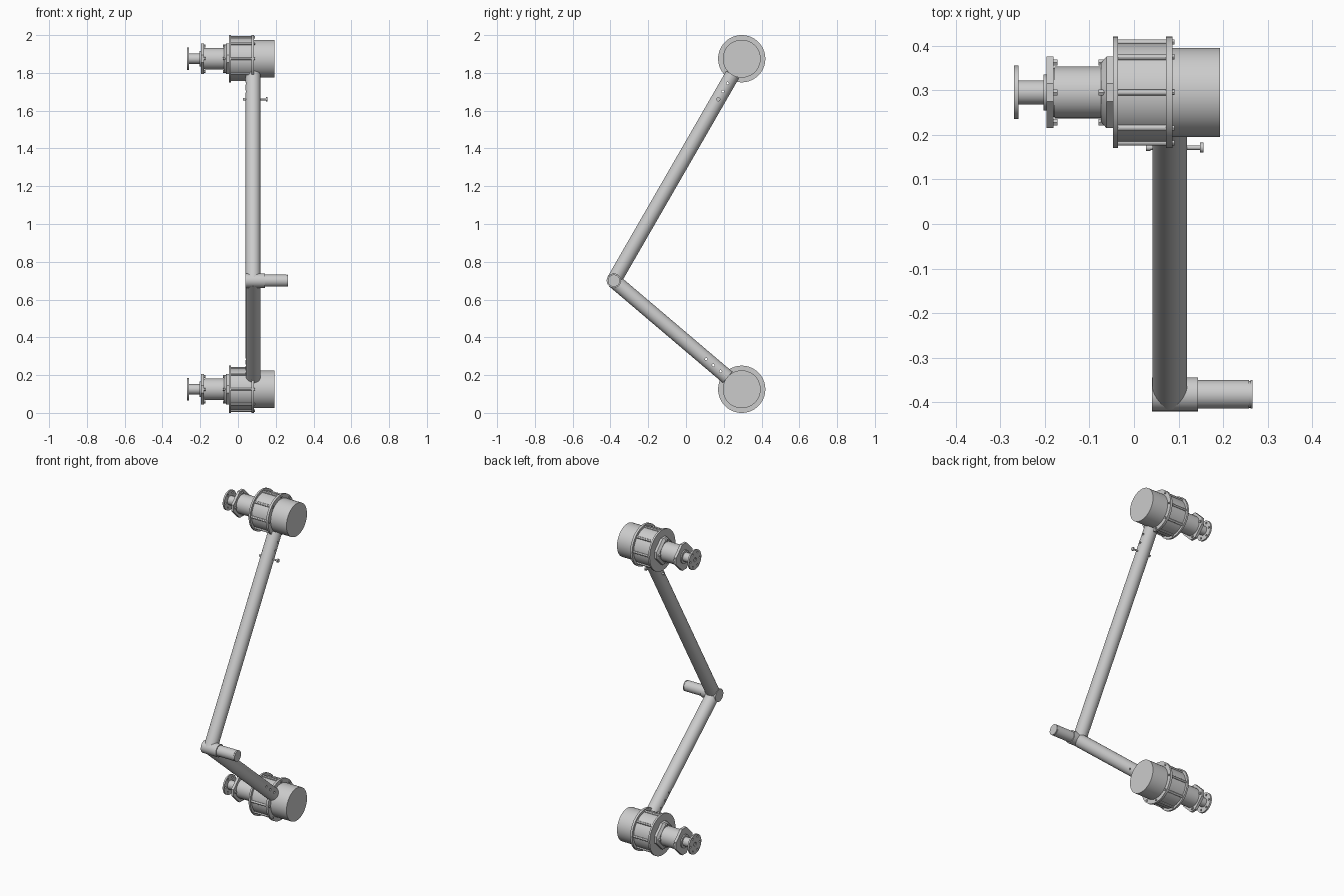
import bpy, bmesh
from math import sin, cos, pi, radians
from mathutils import Vector, Matrix

if "Cube" in bpy.data.objects:
    bpy.data.objects.remove(bpy.data.objects["Cube"])

TOP = Vector((0, 0.295, 1.875))
BOTTOM = Vector((0, 0.295, 0.125))
ELBOW = Vector((0.08, -0.382, 0.70))


def finish(name, bm):
    bmesh.ops.recalc_face_normals(bm, faces=bm.faces[:])
    me = bpy.data.meshes.new(name)
    bm.to_mesh(me)
    bm.free()
    ob = bpy.data.objects.new(name, me)
    bpy.context.collection.objects.link(ob)
    return ob


def add_rod(bm, a, b, r, n=32):
    a, b = Vector(a), Vector(b)
    d = b - a
    m = Matrix.Translation((a + b) / 2) @ d.to_track_quat('Z', 'Y').to_matrix().to_4x4()
    bmesh.ops.create_cone(bm, cap_ends=True, segments=n, radius1=r, radius2=r,
                          depth=d.length, matrix=m)


def rods(name, items, n=32):
    bm = bmesh.new()
    for a, b, r in items:
        add_rod(bm, a, b, r, n)
    return finish(name, bm)


def lathe(name, profile, c, n=64):
    """Closed turned part around the x axis through c, from (x, radius) points."""
    bm = bmesh.new()
    rings = [[bm.verts.new((x, c.y + r * cos(2 * pi * i / n), c.z + r * sin(2 * pi * i / n)))
              for i in range(n)] for x, r in profile]
    for p, q in zip(rings, rings[1:]):
        for i in range(n):
            bm.faces.new((p[i], p[(i + 1) % n], q[(i + 1) % n], q[i]))
    bm.faces.new(rings[0])
    bm.faces.new(rings[-1])
    return finish(name, bm)


def eared_plate(name, c, x0, x1, s0, s1):
    """Diamond plate with four cut corners; s0 and s1 scale its two ends."""
    pts = [(.08, -.02), (.08, .02), (.02, .08), (-.02, .08),
           (-.08, .02), (-.08, -.02), (-.02, -.08), (.02, -.08)]
    bm = bmesh.new()
    a, b = [[bm.verts.new((x, c.y + u * s, c.z + v * s)) for u, v in pts]
            for x, s in ((x0, s0), (x1, s1))]
    for i in range(8):
        bm.faces.new((a[i], a[(i + 1) % 8], b[(i + 1) % 8], b[i]))
    bm.faces.new(a)
    bm.faces.new(b)
    return finish(name, bm)


def cut(ob, items):
    cutter = rods("hole_cutter", items, 16)
    cutter.hide_render = True
    mod = ob.modifiers.new("holes", 'BOOLEAN')
    mod.operation, mod.object, mod.solver = 'DIFFERENCE', cutter, 'EXACT'
    bpy.context.view_layer.objects.active = ob
    bpy.ops.object.modifier_apply(modifier="holes")
    bpy.data.objects.remove(cutter)


def ring(c, count, radius, x0, x1, r, start=0.0):
    out = []
    for i in range(count):
        a = start + 2 * pi * i / count
        y, z = c.y + radius * cos(a), c.z + radius * sin(a)
        out.append(((x0, y, z), (x1, y, z), r))
    return out


def motor(tag, c):
    # drum housing with two flanges and end cap
    lathe(tag + "_housing", [(-.047, .125), (-.036, .125), (-.036, .110), (.072, .110),
                             (.072, .125), (.086, .125), (.086, .100), (.193, .100)], c)
    # tie rods between the flanges, with bolt heads
    rods(tag + "_tie_rods", ring(c, 8, .112, -.04, .08, .007), 12)
    rods(tag + "_bolts", ring(c, 8, .113, .08, .091, .006), 12)
    # adapter plate, gearbox and its front flange
    eared_plate(tag + "_adapter_plate", c, -.062, -.046, 1, 1)
    eared_plate(tag + "_adapter_chamfer", c, -.074, -.062, .82, 1)
    lathe(tag + "_gearbox", [(-.203, .040), (-.190, .040), (-.190, .055), (-.178, .055),
                             (-.178, .058), (-.060, .058)], c, 48)
    eared_plate(tag + "_gearbox_flange", c, -.196, -.180, 1, 1)
    rods(tag + "_gearbox_bolts", ring(c, 4, .067, -.182, -.172, .008) +
         ring(c, 4, .067, -.08, -.060, .008), 6)
    # output shaft with bolt-hole disc
    lathe(tag + "_shaft", [(-.262, .027), (-.198, .027)], c, 32)
    disc = lathe(tag + "_output_disc", [(-.269, .060), (-.259, .060)], c, 48)
    cut(disc, ring(c, 6, .045, -.28, -.25, .006) +
        [((-.28, c.y, c.z), (-.264, c.y, c.z), .012)])


motor("upper_motor", TOP)
motor("lower_motor", BOTTOM)


# arm tubes from the elbow to each motor, with adjustment holes
def arm(name, c, distances):
    hub = Vector((.08, c.y, c.z))
    d = (ELBOW - hub).normalized()
    tube = rods(name, [(hub + d * .098, ELBOW, .039)], 48)
    X = Vector((.06, 0, 0))
    cut(tube, [(hub + d * t - X, hub + d * t + X, .0065) for t in distances])
    return hub, d


hub, d = arm("upper_arm", TOP, (.15, .20))
arm("lower_arm", BOTTOM, (.147, .197, .247))

# locking pin through the upper arm
p = hub + d * .248
rods("locking_pin", [((.027, p.y, p.z), (.15, p.y, p.z), .005),
                     ((.027, p.y, p.z), (.037, p.y, p.z), .007),
                     ((.148, p.y, p.z), (.156, p.y, p.z), .011)], 16)

# elbow sleeve and handle with a groove near its end
lathe("elbow_sleeve", [(.040, .038), (.143, .038)], ELBOW, 48)
lathe("handle", [(.130, .032), (.258, .032), (.258, .030), (.261, .030),
                 (.261, .032), (.266, .032)], ELBOW, 48)

# smooth round faces, keep edges sharp
for ob in bpy.context.scene.objects:
    ob.select_set(True)
bpy.context.view_layer.objects.active = bpy.context.scene.objects[0]
bpy.ops.object.shade_smooth_by_angle(angle=radians(30))
